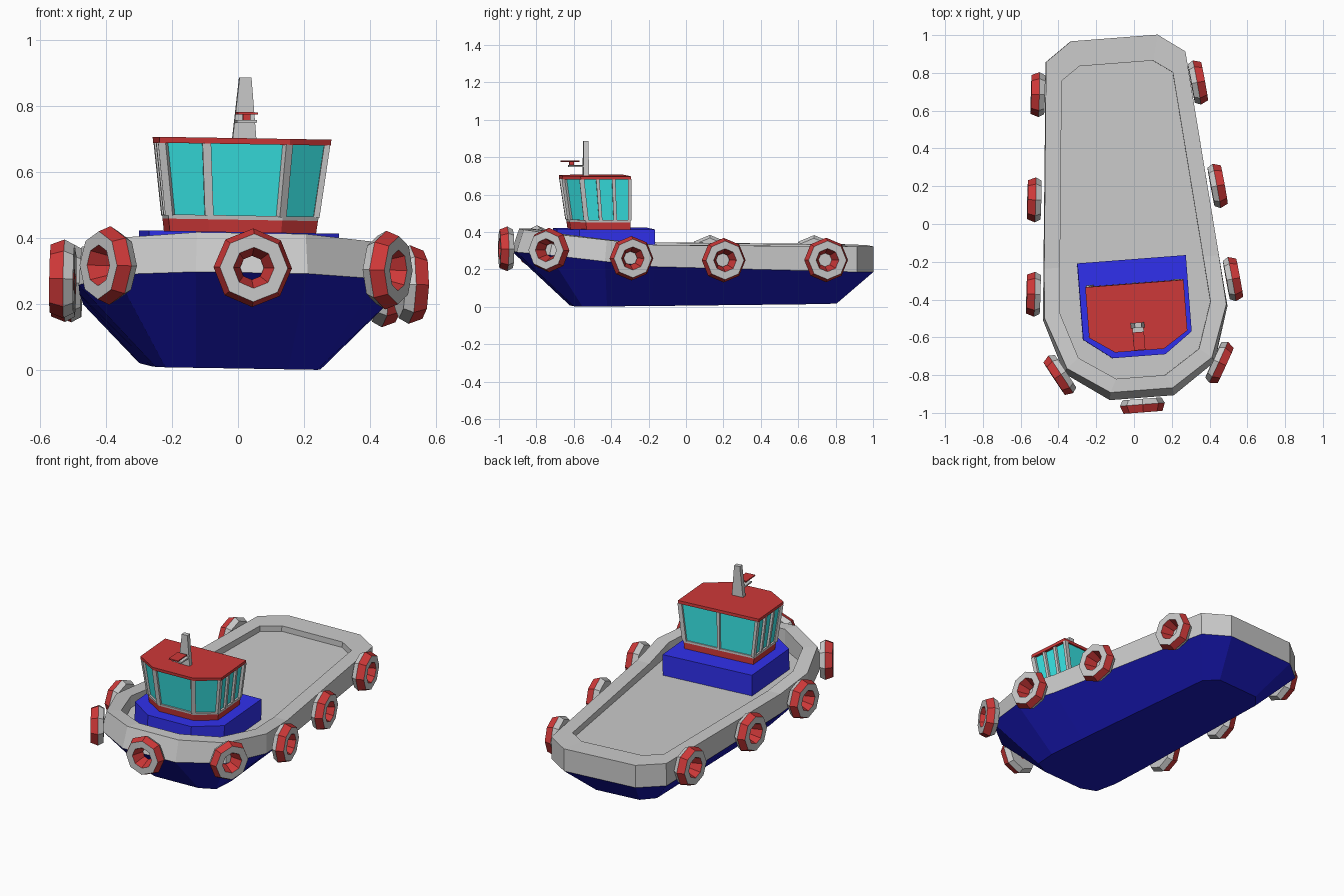
import bpy, bmesh
from math import radians, sin, cos, pi
from mathutils import Matrix, Vector

if "Cube" in bpy.data.objects:
    bpy.data.objects.remove(bpy.data.objects["Cube"])

# The whole boat is turned slightly and rolled a little
POSE = (Matrix.Rotation(radians(4.4), 4, 'Z') @ Matrix.Rotation(radians(0.95), 4, 'Y')
        @ Matrix.Translation((-0.034, 0, 0)))


def material(name, rgb):
    m = bpy.data.materials.new(name)
    m.diffuse_color = (*rgb, 1)
    m.use_nodes = True
    m.node_tree.nodes["Principled BSDF"].inputs["Base Color"].default_value = m.diffuse_color
    return m


RED = material("red", (0.62, 0.04, 0.04))
BLUE = material("blue", (0.03, 0.03, 0.85))
NAVY = material("navy", (0.01, 0.01, 0.5))
GLASS = material("glass", (0.04, 0.8, 0.8))
GREY = material("grey", (0.8, 0.8, 0.8))


def finish(name, bm, mats=()):
    me = bpy.data.meshes.new(name)
    bm.to_mesh(me)
    bm.free()
    ob = bpy.data.objects.new(name, me)
    bpy.context.collection.objects.link(ob)
    for m in mats:
        me.materials.append(m)
    ob.matrix_world = POSE
    return ob


def ring(half, z):
    """Mirror a starboard half outline (bow to stern) into a closed ring."""
    zs = z if isinstance(z, (list, tuple)) else [z] * len(half)
    right = [Vector((x, y, h)) for (x, y), h in zip(half, zs)]
    return right + [Vector((-p.x, p.y, p.z)) for p in reversed(right)]


def loft(name, rings, mat=None, bottom=True, top=True):
    bm = bmesh.new()
    vs = [[bm.verts.new(p) for p in r] for r in rings]
    n = len(vs[0])
    for a, b in zip(vs, vs[1:]):
        for i in range(n):
            j = (i + 1) % n
            bm.faces.new((a[i], a[j], b[j], b[i]))
    if bottom:
        bm.faces.new(vs[0][::-1])
    if top:
        bm.faces.new(vs[-1])
    return finish(name, bm, [mat] if mat else [])


def box(name, lo, hi, mat=None):
    half = [(hi[0], lo[1]), (hi[0], hi[1])]
    return loft(name, [ring(half, lo[2]), ring(half, hi[2])], mat)


# Hull outlines, bow to stern
keel = [(.14, -.61), (.23, -.57), (.25, -.44), (.245, -.2), (.21, .73), (.14, .80)]
wide = [(.17, -.92), (.40, -.76), (.49, -.47), (.466, -.2), (.37, .89), (.23, .99)]
rail = [(.165, -.88), (.385, -.735), (.483, -.46), (.464, -.2), (.37, .89), (.23, .99)]
inner = [(.13, -.81), (.32, -.685), (.40, -.44), (.38, -.2), (.295, .785), (.195, .855)]
z_keel = [.005, .005, .006, .008, .018, .02]
z_wide = [.295, .283, .25, .222, .192, .19]
z_rail = [.415, .395, .365, .338, .328, .326]

loft("hull", [ring(keel, z_keel), ring(wide, z_wide)], NAVY, top=False)
loft("bulwark_and_deck", [ring(wide, z_wide), ring(rail, z_rail),
                          ring(inner, z_rail), ring(inner, .292)], bottom=False)

# Blue deckhouse
house = [(.14, -.70), (.288, -.59), (.288, -.185)]
loft("deckhouse", [ring(house, .285), ring(house, .418)], BLUE)

# Wheelhouse flaring upward: skirt, sill, glass, roof
low = [(.11, -.625), (.222, -.548), (.222, -.312)]
high = [(.128, -.668), (.258, -.582), (.258, -.316)]


def cabin_ring(z, inset=0.0):
    t = (z - .418) / (.70 - .418)
    pts = []
    for (x0, y0), (x1, y1) in zip(low, high):
        x, y = x0 + (x1 - x0) * t, y0 + (y1 - y0) * t
        pts.append((x * (1 - inset), -.45 + (y + .45) * (1 - inset)))
    return ring(pts, z)


loft("wheelhouse_skirt", [cabin_ring(.418), cabin_ring(.455)], RED)
loft("window_sill", [cabin_ring(.455), cabin_ring(.468)])
loft("windows", [cabin_ring(.468, .05), cabin_ring(.684, .05)], GLASS)
loft("roof", [cabin_ring(.684, -.015), cabin_ring(.702, -.01)], RED)

# Window posts at corners and along side and back walls
bm = bmesh.new()
a, b = cabin_ring(.466, .03), cabin_ring(.686, .03)
splits = [1, 3, 2, 3, 1, 1]
for i, count in enumerate(splits):
    j = (i + 1) % 6
    for k in range(count):
        p, q = a[i].lerp(a[j], k / count), b[i].lerp(b[j], k / count)
        w = .026 if k == 0 else .018
        wall = (a[j] - a[i]).normalized()
        up = (q - p).normalized()
        out = wall.cross(up).normalized()
        rot = Matrix((wall, out, up)).transposed().to_4x4()
        bmesh.ops.create_cube(bm, size=1, matrix=Matrix.Translation((p + q) / 2) @ rot
                              @ Matrix.Diagonal((w, .018, (q - p).length, 1)))
finish("window_posts", bm)

# Mast with radar
loft("mast", [ring([(.036, -.55), (.036, -.522)], .70),
              ring([(.018, -.55), (.018, -.522)], .886)])
box("radar_shelf", (0, -.63, .748), (.03, -.545, .757))
box("radar_post", (0, -.625, .757), (.011, -.60, .774), RED)
box("radar_bar", (0, -.668, .774), (.03, -.572, .781), RED)


def fender(name, pos, angle):
    """Octagonal tyre whose axis points outward at the given heading."""
    # Profile (radius, outward offset); each entry colours the facet after it
    prof = [(.036, -.036), (.062, .036), (.103, .036), (.119, -.006), (.103, -.036)]
    cols = [0, 1, 0, 1, 1]
    out = Vector((cos(angle), sin(angle), 0))
    side = Vector((-sin(angle), cos(angle), 0))
    up = Vector((0, 0, 1))
    bm = bmesh.new()
    loops = []
    for k in range(8):
        t = k * pi / 4
        loops.append([bm.verts.new(Vector(pos) + (side * cos(t) + up * sin(t)) * r + out * d)
                      for r, d in prof])
    for k in range(8):
        p, q = loops[k], loops[(k + 1) % 8]
        for i in range(5):
            j = (i + 1) % 5
            f = bm.faces.new((p[i], q[i], q[j], p[j]))
            f.material_index = cols[i]
    bmesh.ops.recalc_face_normals(bm, faces=bm.faces)
    finish(name, bm, [RED, GREY])


# Tyre fenders: one on the bow, four mirrored pairs
fender("bow_fender", (0, -.962, .31), -pi / 2)
pairs = [(.424, -.767, .31, -29), (.53, -.33, .268, 6),
         (.487, .168, .257, 6), (.425, .722, .257, 6)]
for n, (x, y, z, deg) in enumerate(pairs, 1):
    ang = radians(deg)
    fender(f"right_fender_{n}", (x, y, z), ang)
    fender(f"left_fender_{n}", (-x, y, z), pi - ang)
